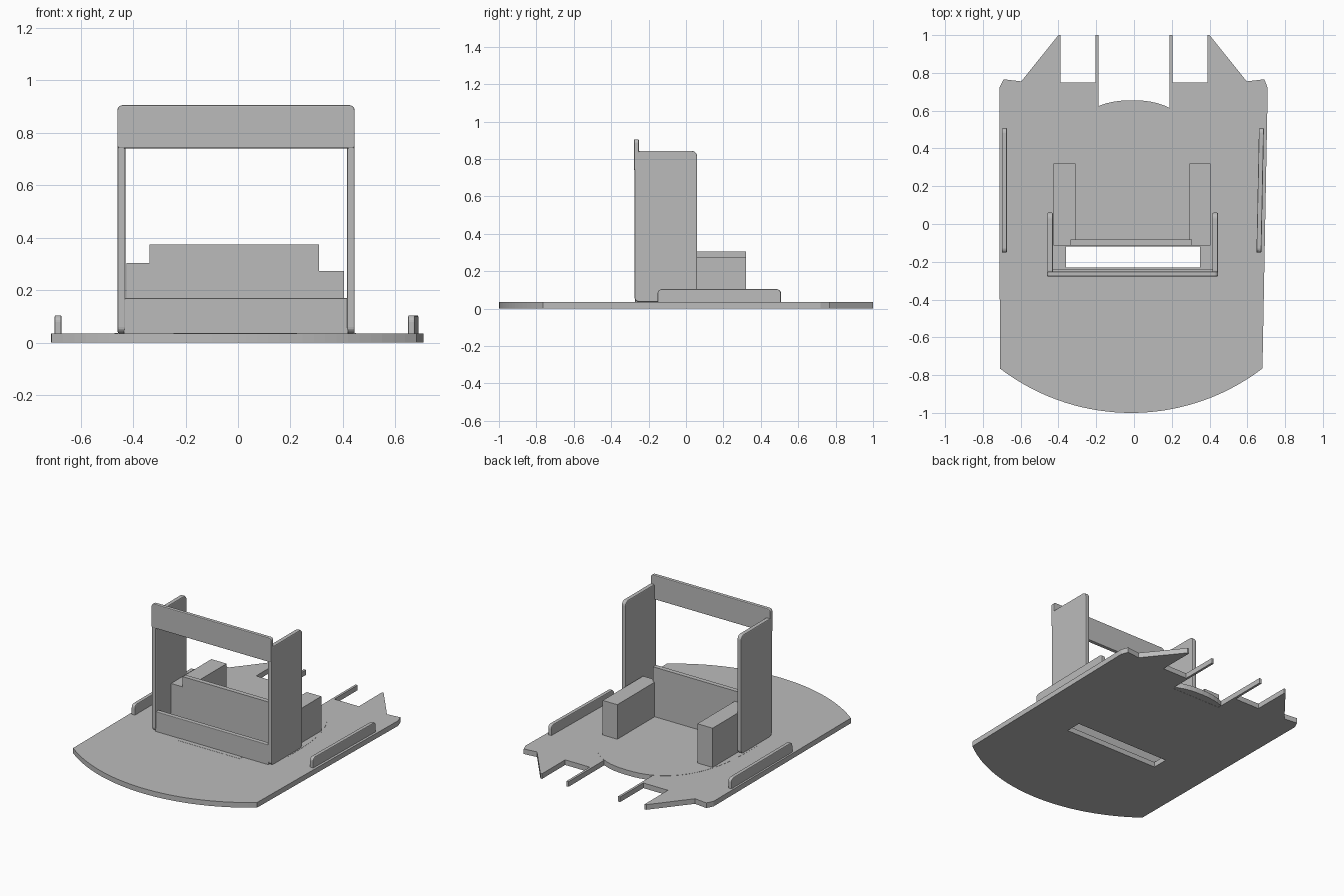
import bpy, bmesh, math
from mathutils import Vector

if "Cube" in bpy.data.objects:
    bpy.data.objects.remove(bpy.data.objects["Cube"], do_unlink=True)

GREY = (0.5, 0.5, 0.5, 1.0)
grey = bpy.data.materials.new("plain grey")
grey.use_nodes = True
grey.diffuse_color = GREY
grey.node_tree.nodes["Principled BSDF"].inputs["Base Color"].default_value = GREY

# Coordinates (u, v, w) of a plate extruded along each axis
AXES = {
    "x": lambda u, v, w: (w, u, v),
    "y": lambda u, v, w: (u, w, v),
    "z": lambda u, v, w: (u, v, w),
}


def plate(name, outline, axis, low, high, bevel=0):
    """Extrude a flat outline along an axis, with optional softened edges."""
    place = AXES[axis]
    bm = bmesh.new()
    face = bm.faces.new([bm.verts.new(place(u, v, low)) for u, v in outline])
    result = bmesh.ops.extrude_face_region(bm, geom=[face])
    moved = [g for g in result["geom"] if isinstance(g, bmesh.types.BMVert)]
    bmesh.ops.translate(bm, verts=moved, vec=Vector(place(0, 0, high - low)))
    bmesh.ops.recalc_face_normals(bm, faces=bm.faces)
    mesh = bpy.data.meshes.new(name)
    bm.to_mesh(mesh)
    bm.free()
    mesh.materials.append(grey)
    obj = bpy.data.objects.new(name, mesh)
    bpy.context.collection.objects.link(obj)
    if bevel:
        mod = obj.modifiers.new("soft edges", "BEVEL")
        mod.width = bevel
        mod.segments = 2
        mod.angle_limit = math.radians(50)
        mod.limit_method = "ANGLE"
    return obj


def rounded(u0, u1, v0, v1, bottom=0.0, top=0.0, steps=5):
    """Rectangle outline with separate bottom and top corner radii."""
    corners = [(u0, v0, 1, 1, bottom), (u1, v0, -1, 1, bottom),
               (u1, v1, -1, -1, top), (u0, v1, 1, -1, top)]
    points = []
    for i, (u, v, su, sv, r) in enumerate(corners):
        if r == 0:
            points.append((u, v))
            continue
        start = math.pi + i * math.pi / 2
        for k in range(steps + 1):
            a = start + k / steps * math.pi / 2
            points.append((u + su * r + r * math.cos(a), v + sv * r + r * math.sin(a)))
    return points


def box(name, x0, x1, y0, y1, z0, z1):
    return plate(name, rounded(x0, x1, y0, y1), "z", z0, z1)


FLOOR = 0.035

# Base plate: curved front, notched back with two thin prongs
half, sag = 0.695, 0.235
radius = (half ** 2 + sag ** 2) / (2 * sag)
front = []
for i in range(33):
    x = half * (i / 16 - 1)
    front.append((x - 0.015, radius - 1 - math.sqrt(radius ** 2 - x ** 2)))
tail = [(0.69, 0.766), (0.597, 0.755), (0.4, 1), (0.388, 1), (0.388, 0.75),
        (0.203, 0.75), (0.203, 1), (0.187, 1), (0.187, 0.6)]
back = [(0.708, 0.72)] + tail + [(-x, y) for x, y in reversed(tail)] + [(-0.713, 0.72)]
base = plate("base_plate", front + back, "z", 0, FLOOR)

# Slot through the base
cutter = box("slot_cutter", -0.36, 0.35, -0.23, -0.12, -0.1, 0.1)
cutter.hide_render = True
cutter.hide_viewport = True
cutter.display_type = "WIRE"
cut = base.modifiers.new("slot", "BOOLEAN")
cut.operation = "DIFFERENCE"
cut.solver = "EXACT"
cut.object = cutter

# Rounded floor panel that closes the back between the prongs
arc = []
for i in range(41):
    a = math.pi * i / 40
    c, s = math.cos(a), math.sin(a)
    arc.append((-0.01 + 0.46 * math.copysign(abs(c) ** 0.85, c), 0.655 * s ** 0.85))
plate("floor_panel", arc + [(-0.47, -0.115), (0.45, -0.115)], "z", 0.001, FLOOR + 0.001)

# Narrow strip in front of the frame
box("front_strip", -0.245, 0.225, -0.303, -0.27, 0.001, FLOOR + 0.001)

# Upright frame: two side walls and two cross bars
for side, x0 in (("right", -0.459), ("left", 0.415)):
    plate(side + "_wall", rounded(-0.275, 0.06, FLOOR, 0.843, 0.025, 0.03),
          "x", x0, x0 + 0.03, 0.006)
plate("top_bar", rounded(-0.46, 0.445, 0.74, 0.905, 0.01, 0.02), "y", -0.278, -0.252, 0.005)
plate("lower_bar", rounded(-0.435, 0.42, FLOOR - 0.005, 0.17, 0, 0.008),
      "y", -0.272, -0.24, 0.004)

# Seat: back panel and two arm blocks
box("seat_back", -0.337, 0.308, -0.115, -0.083, FLOOR - 0.01, 0.374)
box("right_arm", -0.425, -0.31, -0.115, 0.32, FLOOR - 0.01, 0.304)
box("left_arm", 0.295, 0.405, -0.115, 0.32, FLOOR - 0.01, 0.272)

# Low rails along both edges
for side, x, turn in (("right", -0.686, 0), ("left", 0.668, -0.02)):
    rail = plate(side + "_rail", rounded(-0.33, 0.33, FLOOR - 0.005, 0.104, 0, 0.025),
                 "x", -0.013, 0.013, 0.005)
    rail.location = (x, 0.178, 0)
    rail.rotation_euler.z = turn
